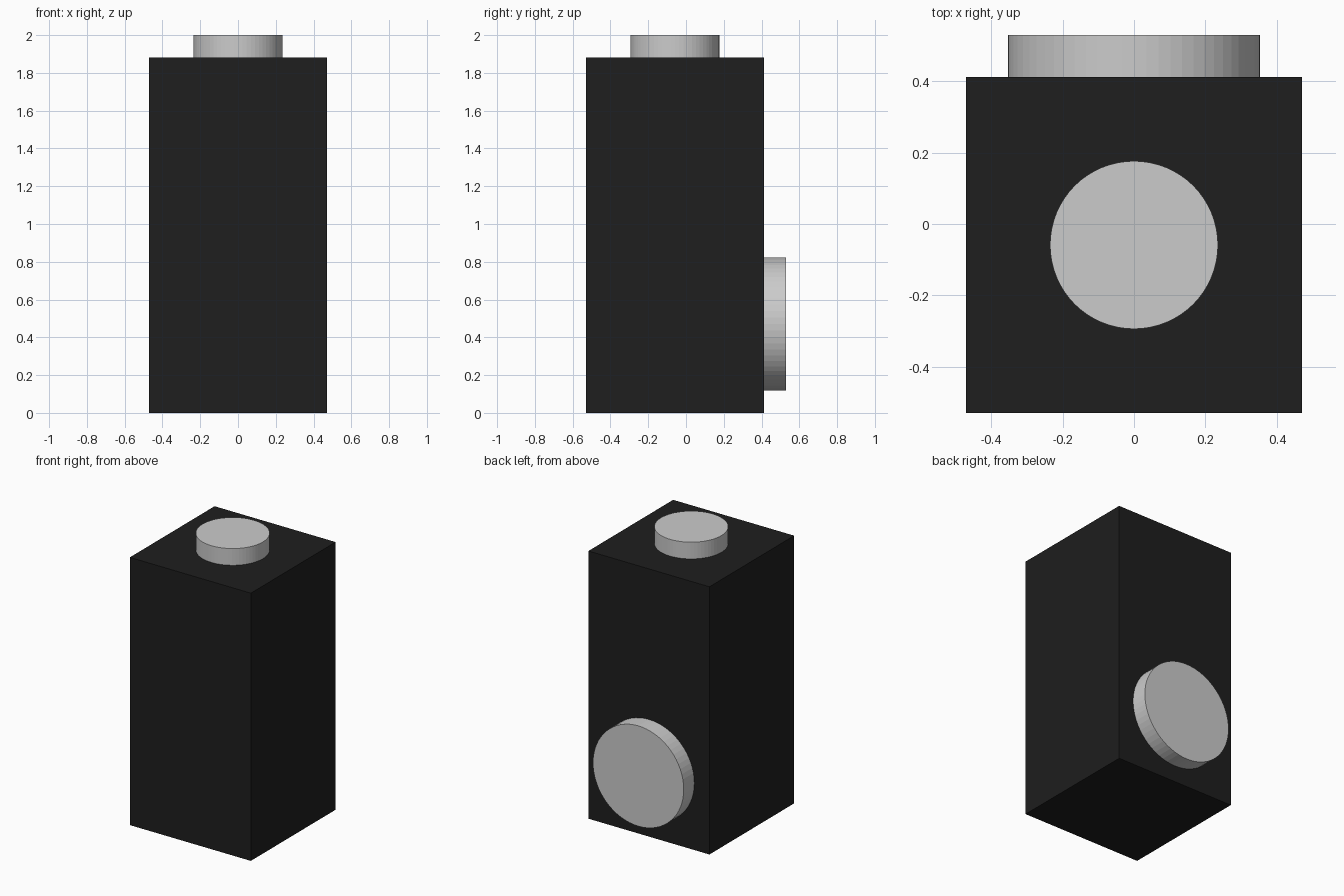
import bpy
from math import pi

if "Cube" in bpy.data.objects:
    bpy.data.objects.remove(bpy.data.objects["Cube"])

U = 2 / 17          # module: body is 8 x 8 x 16, each disc is 1 thick
YC = -U / 2         # body centre, offset so the back disc keeps the model centred

black = bpy.data.materials.new("black")
black.diffuse_color = (0.013, 0.013, 0.013, 1)
black.use_nodes = True
black.node_tree.nodes["Principled BSDF"].inputs["Base Color"].default_value = black.diffuse_color


def disc(name, radius, location, rotation=(0, 0, 0)):
    bpy.ops.mesh.primitive_cylinder_add(vertices=64, radius=radius, depth=U,
                                        location=location, rotation=rotation)
    bpy.context.object.name = name


# Tall black body
bpy.ops.mesh.primitive_cube_add(size=1, location=(0, YC, 8 * U))
body = bpy.context.object
body.name = "body"
body.scale = (8 * U, 8 * U, 16 * U)
body.data.materials.append(black)

# Small disc on top, larger disc low on the back
disc("top_disc", 2 * U, (0, YC, 16.5 * U))
disc("back_disc", 3 * U, (0, 4 * U, 4 * U), (pi / 2, 0, 0))
